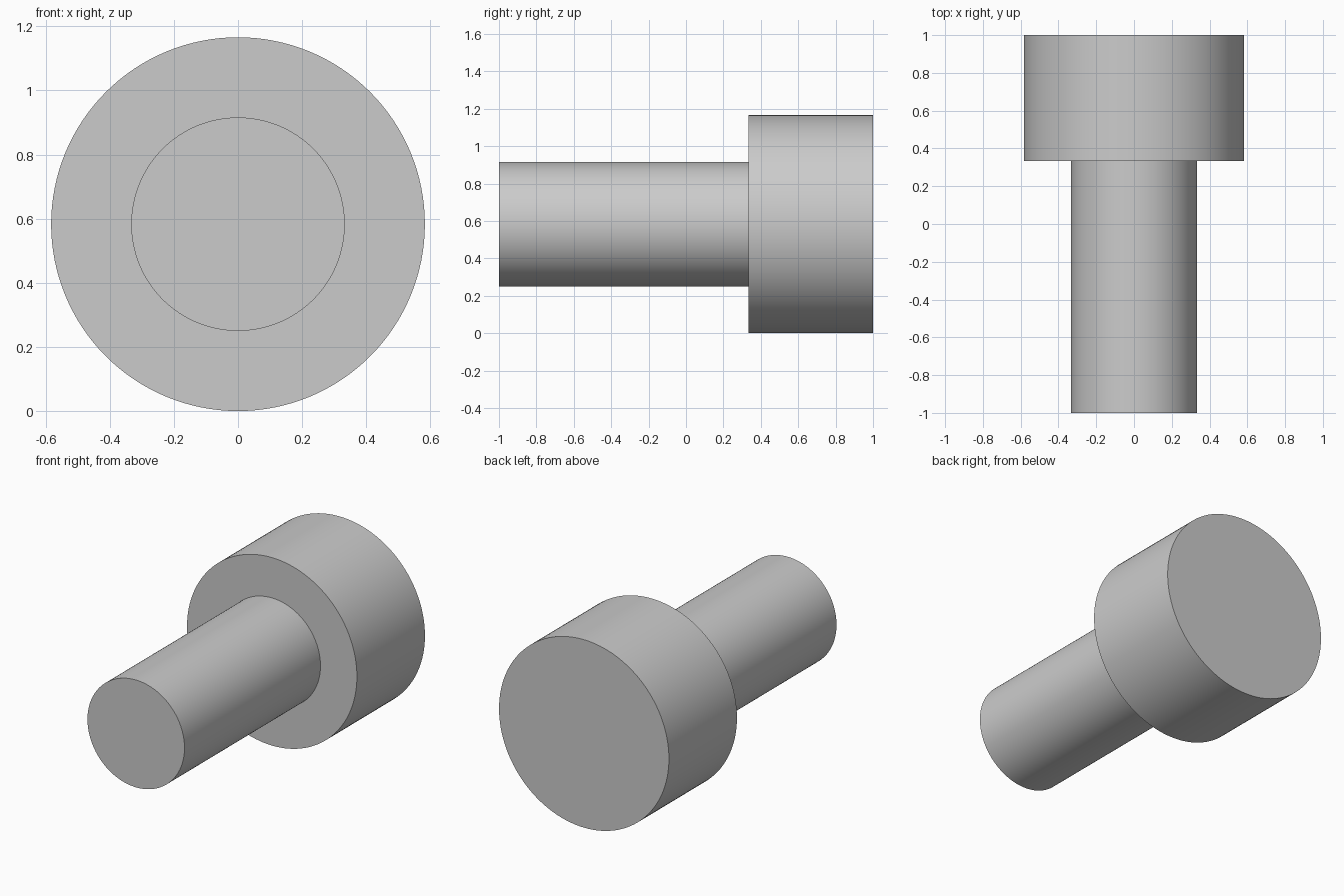
import bpy
import bmesh
from math import radians, tau
from mathutils import Vector

cube = bpy.data.objects.get("Cube")
if cube:
    bpy.data.objects.remove(cube, do_unlink=True)

HEAD_R, SHANK_R = 0.583, 0.333
FRONT, SHOULDER, BACK = -1.0, 0.333, 1.0
SEGMENTS = 128

# Plain grey material
grey = bpy.data.materials.new("plain_grey")
grey.use_nodes = True
colour = (0.6, 0.6, 0.6, 1.0)
grey.diffuse_color = colour
grey.node_tree.nodes["Principled BSDF"].inputs["Base Color"].default_value = colour

# Half profile (radius, y): shank end, shank side, shoulder, head side, head end
profile = [(0, FRONT), (SHANK_R, FRONT), (SHANK_R, SHOULDER),
           (HEAD_R, SHOULDER), (HEAD_R, BACK), (0, BACK)]

# Turn the profile around the long axis into one closed solid
bm = bmesh.new()
verts = [bm.verts.new((r, y, HEAD_R)) for r, y in profile]
edges = [bm.edges.new(pair) for pair in zip(verts, verts[1:])]
bmesh.ops.spin(bm, geom=verts + edges, cent=Vector((0, 0, HEAD_R)),
               axis=Vector((0, 1, 0)), angle=tau, steps=SEGMENTS)
bmesh.ops.remove_doubles(bm, verts=bm.verts[:], dist=0.0001)
bmesh.ops.recalc_face_normals(bm, faces=bm.faces[:])

mesh = bpy.data.meshes.new("headed_pin")
bm.to_mesh(mesh)
bm.free()
mesh.materials.append(grey)
pin = bpy.data.objects.new("headed_pin", mesh)
bpy.context.collection.objects.link(pin)

# Smooth round sides, sharp rims
bpy.ops.object.select_all(action="DESELECT")
pin.select_set(True)
bpy.context.view_layer.objects.active = pin
bpy.ops.object.shade_smooth_by_angle(angle=radians(30))
